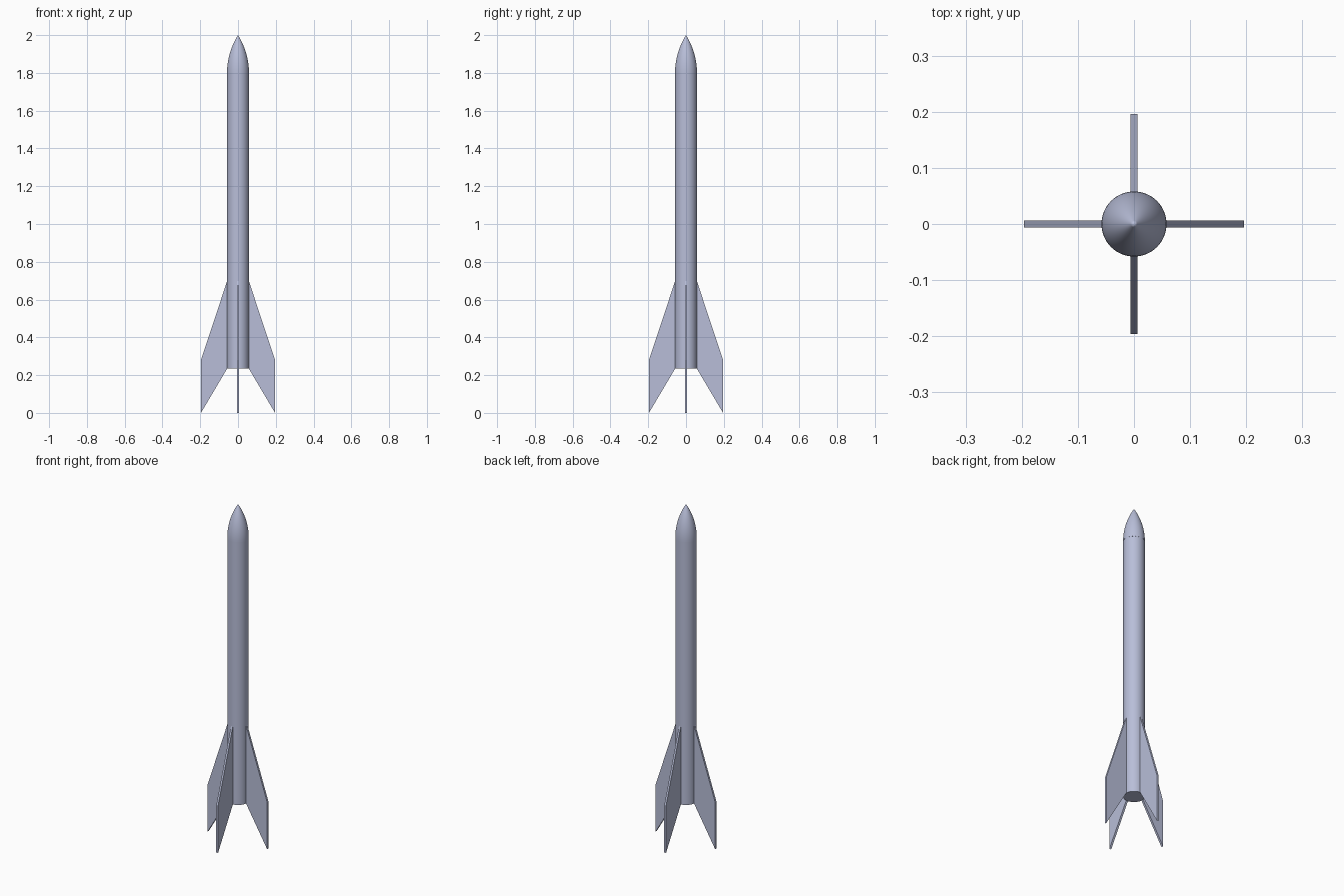
import bpy, bmesh, math
from mathutils import Matrix

cube = bpy.data.objects.get("Cube")
if cube:
    bpy.data.objects.remove(cube, do_unlink=True)

COLOR = (0.48, 0.515, 0.69, 1.0)
paint = bpy.data.materials.new("pale blue grey")
paint.diffuse_color = COLOR
paint.use_nodes = True
paint.node_tree.nodes["Principled BSDF"].inputs["Base Color"].default_value = COLOR

RADIUS, BASE, SHOULDER, TIP = 0.058, 0.235, 1.80, 2.0
FIN_REACH, FIN_THICK = 0.196, 0.012


def add_object(name, bm):
    bmesh.ops.recalc_face_normals(bm, faces=bm.faces)
    mesh = bpy.data.meshes.new(name)
    bm.to_mesh(mesh)
    bm.free()
    mesh.materials.append(paint)
    ob = bpy.data.objects.new(name, mesh)
    bpy.context.collection.objects.link(ob)
    return ob


def lathe(name, profile, steps=64):
    """Spin (radius, z) points around z and shade the result smooth."""
    bm = bmesh.new()
    verts = [bm.verts.new((r, 0, z)) for r, z in profile]
    edges = [bm.edges.new(pair) for pair in zip(verts, verts[1:])]
    bmesh.ops.spin(bm, geom=verts + edges, cent=(0, 0, 0), axis=(0, 0, 1),
                   angle=math.tau, steps=steps)
    bmesh.ops.remove_doubles(bm, verts=bm.verts, dist=1e-5)
    ob = add_object(name, bm)
    bpy.ops.object.select_all(action='DESELECT')
    bpy.context.view_layer.objects.active = ob
    ob.select_set(True)
    bpy.ops.object.shade_smooth_by_angle(angle=math.radians(35))
    return ob


# Body tube with flat ends
lathe("body_tube", [(0, BASE), (RADIUS - 0.0005, BASE),
                    (RADIUS - 0.0005, SHOULDER), (0, SHOULDER)])

# Nose cone: a circular arc tangent to the tube, ending in a point
length = TIP - SHOULDER
arc = (RADIUS ** 2 + length ** 2) / (2 * RADIUS)
nose = [(0, SHOULDER)]
for i in range(20):
    h = length * i / 20
    nose.append((math.sqrt(arc ** 2 - h ** 2) + RADIUS - arc, SHOULDER + h))
nose.append((0, TIP))
lathe("nose_cone", nose)

# Four swept fins, rooted slightly inside the tube
OUTLINE = [(0.05, BASE + 0.005), (RADIUS - 0.001, BASE), (FIN_REACH, 0.0),
           (FIN_REACH, 0.28), (RADIUS - 0.001, 0.70), (0.05, 0.70)]
for i, side in enumerate(("left", "back", "right", "front")):
    bm = bmesh.new()
    face = bm.faces.new([bm.verts.new((x, -FIN_THICK / 2, z)) for x, z in OUTLINE])
    out = bmesh.ops.extrude_face_region(bm, geom=[face])
    moved = [g for g in out["geom"] if isinstance(g, bmesh.types.BMVert)]
    bmesh.ops.translate(bm, verts=moved, vec=(0, FIN_THICK, 0))
    bm.transform(Matrix.Rotation(i * math.pi / 2, 4, 'Z'))
    add_object(side + "_fin", bm)
